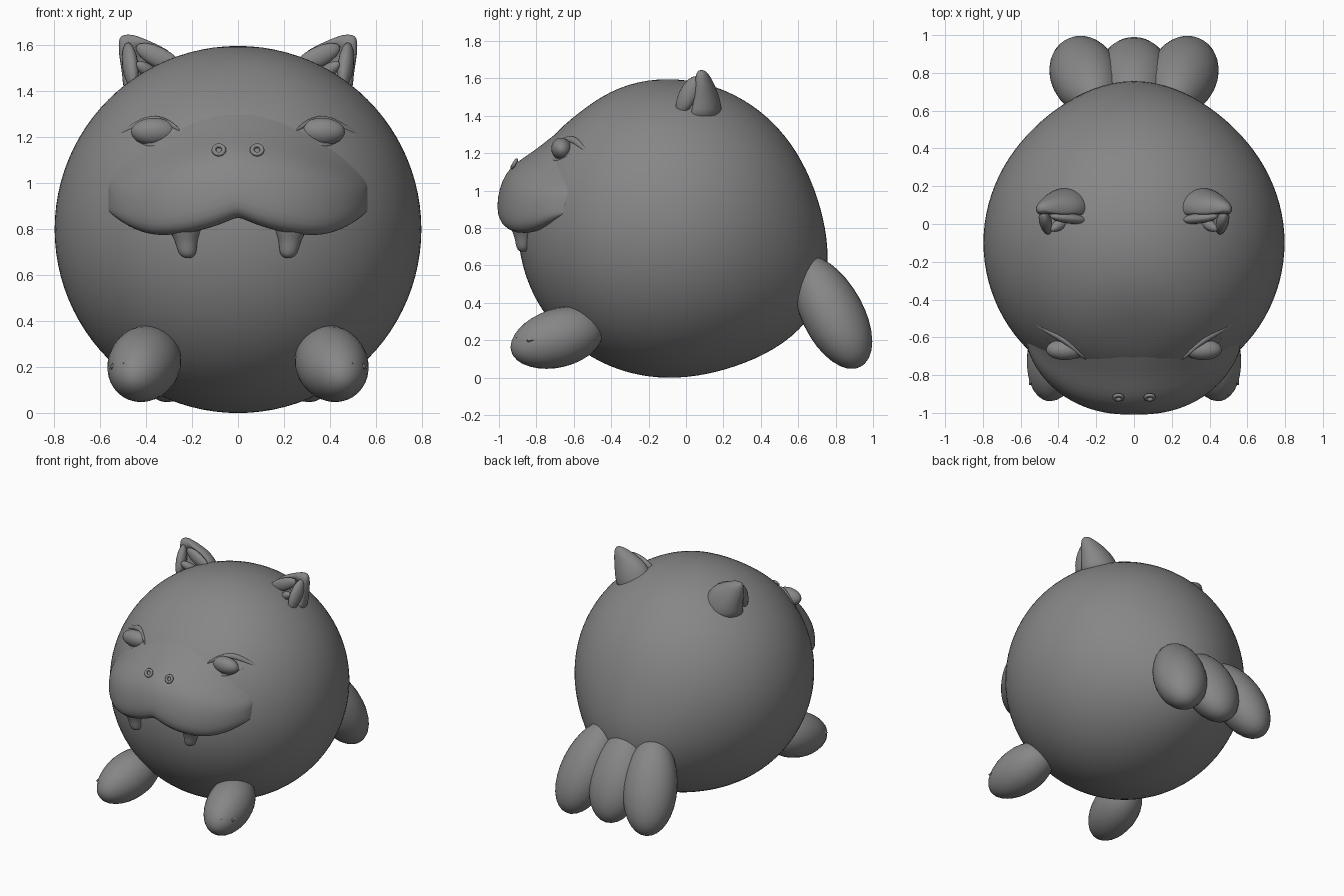
import bpy, bmesh, math
from mathutils import Vector, Matrix

if "Cube" in bpy.data.objects:
    bpy.data.objects.remove(bpy.data.objects["Cube"])

R, CY, CZ = 0.797, -0.1, 0.798
GREY = bpy.data.materials.new("dark_grey")
GREY.diffuse_color = (0.24, 0.24, 0.24, 1)
GREY.use_nodes = True
GREY.node_tree.nodes["Principled BSDF"].inputs["Base Color"].default_value = GREY.diffuse_color


def add_mesh(name, bm, subsurf=0):
    bmesh.ops.recalc_face_normals(bm, faces=bm.faces)
    me = bpy.data.meshes.new(name)
    bm.to_mesh(me)
    bm.free()
    me.polygons.foreach_set("use_smooth", [True] * len(me.polygons))
    me.materials.append(GREY)
    ob = bpy.data.objects.new(name, me)
    bpy.context.collection.objects.link(ob)
    if subsurf:
        m = ob.modifiers.new("smooth", 'SUBSURF')
        m.levels = m.render_levels = subsurf
    return ob


def ellipsoid(name, centre, radii, axis=(0, 0, 1), taper=0.0, seg=32):
    """Ellipsoid whose local z follows axis; taper narrows the far end."""
    bm = bmesh.new()
    bmesh.ops.create_uvsphere(bm, u_segments=seg, v_segments=seg // 2, radius=1)
    rot = Vector(axis).to_track_quat('Z', 'Y').to_matrix()
    for v in bm.verts:
        k = 1 - taper * v.co.z
        v.co = rot @ Vector((v.co.x * radii[0] * k, v.co.y * radii[1] * k,
                             v.co.z * radii[2])) + Vector(centre)
    return add_mesh(name, bm)


def loft(name, rings, subsurf=1):
    """Closed rings joined by quads, capped at both ends."""
    bm = bmesh.new()
    rows = [[bm.verts.new(p) for p in r] for r in rings]
    n = len(rows[0])
    for a, b in zip(rows, rows[1:]):
        for i in range(n):
            bm.faces.new((a[i], a[(i + 1) % n], b[(i + 1) % n], b[i]))
    bm.faces.new(rows[0])
    bm.faces.new(rows[-1])
    return add_mesh(name, bm, subsurf)


def face_y(x, z):
    """Front surface of the round body."""
    return CY - math.sqrt(max(0.01, R * R - x * x - (z - CZ) ** 2))


# Round body: sphere with a swelling at the tail root and a flatter brow
bm = bmesh.new()
bmesh.ops.create_uvsphere(bm, u_segments=96, v_segments=48, radius=1)
tail_dir = Vector((0, 0.89, -0.46)).normalized()
brow_dir = Vector((0, -0.62, 0.78)).normalized()
for v in bm.verts:
    d = v.co.normalized()
    r = R + 0.1 * math.exp(-(d.angle(tail_dir) / 0.38) ** 2 / 2)
    r -= 0.02 * math.exp(-(d.angle(brow_dir) / 0.22) ** 2 / 2)
    v.co = d * r + Vector((0, CY, CZ))
add_mesh("body", bm)

# Broad upper lip: a lip profile swept across the face, fading out at the top
profile = [(0.12, -0.06), (0.01, 0.0), (0.0, 0.06), (0.06, 0.105), (0.2, 0.125),
           (0.45, 0.13), (0.66, 0.125), (0.82, 0.095), (0.95, 0.045), (1.08, 0.01),
           (1.22, -0.015), (1.4, -0.05)]
bm = bmesh.new()
rows = []
for i in range(49):
    x = 0.565 * math.sin((i / 48 - 0.5) * math.pi)
    ax = abs(x)
    low = 0.77 + 0.08 * ((ax - 0.33) / 0.33) ** 2
    low += 0.07 * (max(0, ax - 0.33) / 0.24) ** 2
    high = 1.215 - 0.22 * (ax / 0.57) ** 2
    s = math.sqrt(max(0, 1 - (ax / 0.565) ** 4))
    row = []
    for t, off in profile:
        z = low + t * (high - low)
        row.append(bm.verts.new((x, face_y(x, z) - off * s + 0.015 * (1 - s), z)))
    rows.append(row)
for a, b in zip(rows, rows[1:]):
    for j in range(len(profile) - 1):
        bm.faces.new((a[j], b[j], b[j + 1], a[j + 1]))
add_mesh("upper_lip", bm, 1)

for side, tag in ((-1, "left"), (1, "right")):
    # Nostril rims
    bpy.ops.mesh.primitive_torus_add(
        location=(side * 0.083, -0.918, 1.143), rotation=(math.radians(58), 0, 0),
        major_radius=0.022, minor_radius=0.01, major_segments=20, minor_segments=8)
    bpy.context.object.name = "nostril_" + tag
    bpy.context.object.data.materials.append(GREY)
    bpy.ops.object.shade_smooth()

    # Half-closed eye with lid folds
    ellipsoid("eye_" + tag, (side * 0.365, -0.665, 1.222), (0.1, 0.055, 0.06),
              (0, -0.3, 1))
    for part, pts, rad in (
            ("upper_lid_", [(0.25, 1.225), (0.3, 1.26), (0.37, 1.278), (0.44, 1.255),
                            (0.53, 1.205)], 0.022),
            ("lower_lid_", [(0.27, 1.2), (0.32, 1.167), (0.38, 1.158), (0.44, 1.18),
                            (0.49, 1.215)], 0.012)):
        rings = []
        for k, (x, z) in enumerate(pts):
            c = Vector((side * x, face_y(x, z) + 0.006, z))
            rr = rad * (0.35, 0.9, 1, 0.9, 0.35)[k]
            rings.append([c + Vector((0, rr * math.cos(a), rr * math.sin(a)))
                          for a in [j * math.pi / 4 for j in range(8)]])
        loft(part + tag, rings, 2)

    # Blunt fang
    rings = []
    for z, rad in ((0.84, 0.085), (0.79, 0.072), (0.75, 0.05), (0.71, 0.045),
                   (0.685, 0.036), (0.672, 0.015)):
        cx = side * (0.235 - 0.1 * (0.84 - z))
        rings.append([(cx + rad * math.cos(a), -0.872 + rad * 0.9 * math.sin(a), z)
                      for a in [j * math.pi / 6 for j in range(12)]])
    loft("fang_" + tag, rings)

    # Ear: cone leaning outward with a scooped front
    rings = []
    for z, cx, rx, ry, cy in ((1.36, 0.345, 0.155, 0.135, 0.06), (1.44, 0.358, 0.143, 0.118, 0.075),
                              (1.50, 0.375, 0.134, 0.1, 0.08), (1.56, 0.397, 0.122, 0.076, 0.08),
                              (1.60, 0.432, 0.088, 0.056, 0.08), (1.63, 0.467, 0.05, 0.036, 0.08),
                              (1.645, 0.478, 0.02, 0.016, 0.08)):
        ring = []
        for j in range(24):
            a = j * math.pi / 12
            c, s = math.cos(a), math.sin(a)
            scoop = 1.3 if z < 1.58 else 0.5
            y = s if s > 0 else s * (1.1 - scoop * s * s)
            ring.append((side * (cx + rx * c), cy + ry * y, z))
        rings.append(ring)
    loft("ear_" + tag, rings)
    # Inner fold and the two front rims of the ear
    ellipsoid("ear_inner_" + tag, (side * 0.39, 0.0, 1.485), (0.03, 0.03, 0.07),
              (side * 0.7, -0.45, 0.5), seg=16)
    ellipsoid("ear_rim_" + tag, (side * 0.345, 0.03, 1.545), (0.028, 0.045, 0.11),
              (side * 0.85, 0.1, 0.42), seg=16)
    ellipsoid("ear_outer_rim_" + tag, (side * 0.468, 0.01, 1.51), (0.034, 0.05, 0.11),
              (side * 0.12, 0.45, 0.9), seg=16)

    # Front paw with three small claws
    ellipsoid("paw_" + tag, (side * 0.41, -0.69, 0.21), (0.155, 0.157, 0.258),
              (side * 0.2, -0.93, -0.27), 0.06)
    for k, (x, y, z) in enumerate(((0.41, -0.905, 0.18), (0.49, -0.885, 0.215),
                                   (0.54, -0.835, 0.2))):
        bm = bmesh.new()
        bmesh.ops.create_cone(bm, cap_ends=True, segments=4, radius1=0.045,
                              radius2=0.0, depth=0.05)
        q = Vector((side * (x - 0.41), y + 0.69, z - 0.212)).to_track_quat('Z', 'Y')
        bm.transform(Matrix.Translation((side * x, y, z)) @ q.to_matrix().to_4x4())
        claw = add_mesh(f"claw_{k + 1}_{tag}", bm)
        for p in claw.data.polygons:
            p.use_smooth = False

    # Outer tail lobe
    ellipsoid("tail_lobe_" + tag, (side * 0.258, 0.78, 0.35), (0.18, 0.163, 0.335),
              (side * 0.2, 0.45, -0.87), -0.06)

# Middle tail lobe
ellipsoid("tail_lobe_middle", (0, 0.782, 0.355), (0.19, 0.16, 0.32), (0, 0.46, -0.88), -0.04)
